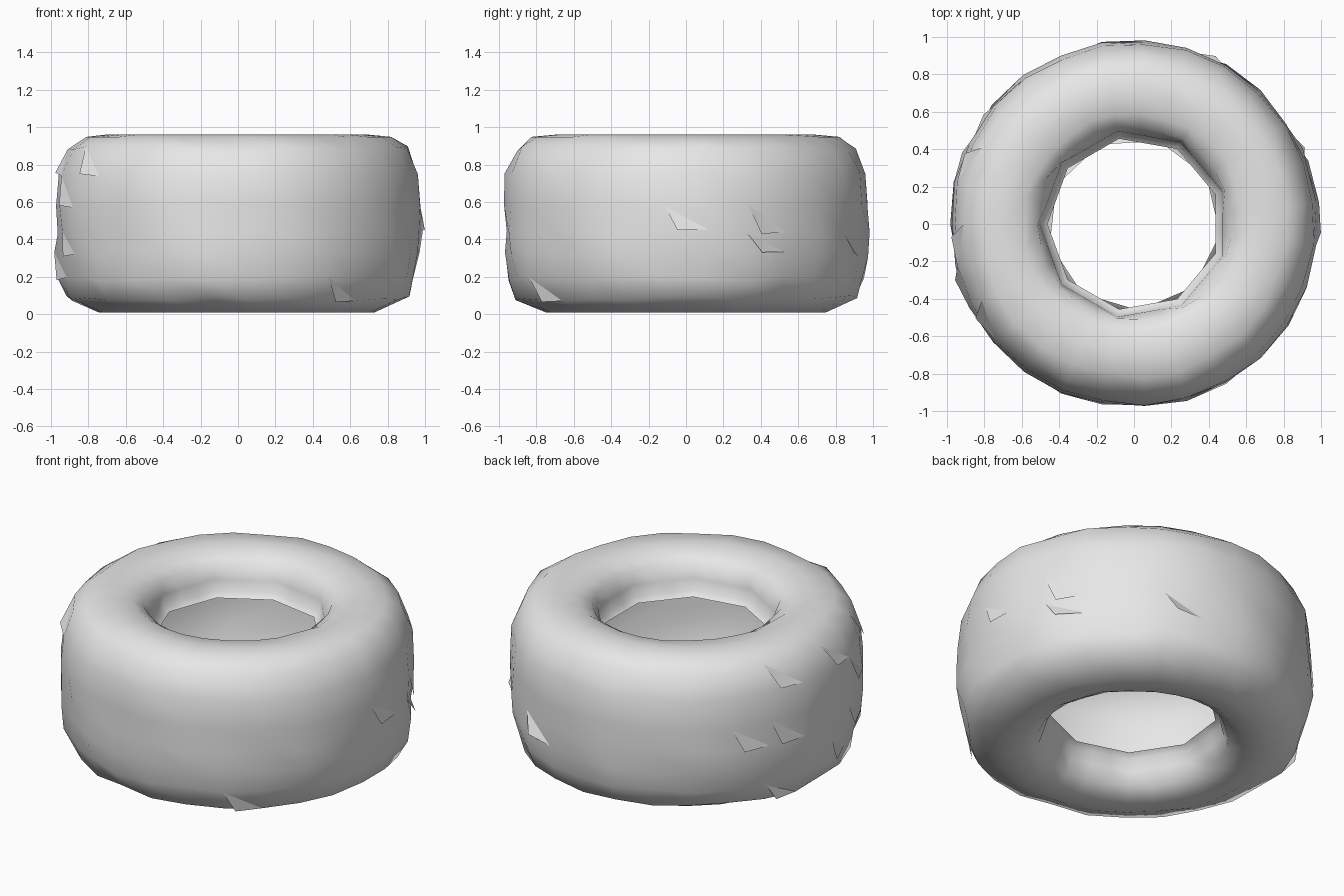
import bpy
import bmesh
import random
from math import cos, sin, pi, radians, hypot

random.seed(7)

if "Cube" in bpy.data.objects:
    bpy.data.objects.remove(bpy.data.objects["Cube"])

rubber = bpy.data.materials.new("light grey rubber")
rubber.use_nodes = True
GREY = (0.8, 0.8, 0.8, 1)
rubber.diffuse_color = GREY
rubber.node_tree.nodes["Principled BSDF"].inputs["Base Color"].default_value = GREY

SIDES = 9
SEGMENTS = SIDES * 3

# Open tyre section (radius, height): upper bead lip, sidewall, tread, lower bead lip
PROFILE = [(.445, .725), (.478, .75), (.485, .82), (.52, .90), (.59, .945),
           (.70, .96), (.82, .948), (.91, .885), (.965, .75), (.98, .58),
           (.99, .44), (.99, .32), (.965, .19), (.915, .085), (.74, .008),
           (.61, .012), (.53, .06), (.49, .14), (.478, .21), (.445, .235)]


def polygon_factor(angle, turn):
    """Radius multiplier that turns a circle into a straight-sided ring."""
    step = 2 * pi / SIDES
    local = (angle - turn) % step - step / 2
    return cos(step / 2) / cos(local) * 1.04


def make_object(name, bm):
    mesh = bpy.data.meshes.new(name)
    bm.to_mesh(mesh)
    bm.free()
    mesh.materials.append(rubber)
    obj = bpy.data.objects.new(name, mesh)
    bpy.context.collection.objects.link(obj)
    for poly in mesh.polygons:
        poly.use_smooth = True
    return obj


# Tyre shell: hollow, open to the hub
bm = bmesh.new()
rings = []
for i in range(SEGMENTS):
    a = pi + 2 * pi * i / SEGMENTS
    ring = []
    for j, (r, z) in enumerate(PROFILE):
        if r < .5:                              # angular bead edges
            turn = pi if z > .5 else pi + radians(40 / 3)
            r *= polygon_factor(a, turn)
        elif r > .9:                            # worn, slanted tread dents
            r += random.uniform(-.008, .008)
            if .1 < z < .5:
                r -= .014 * (1 + sin(9 * a + 8 * z))
            z += random.uniform(-.015, .015)
        else:
            r += random.uniform(-.012, .012)
        ring.append(bm.verts.new((r * cos(a), r * sin(a), z)))
    rings.append(ring)
for i in range(SEGMENTS):
    one, two = rings[i], rings[(i + 1) % SEGMENTS]
    for j in range(len(PROFILE) - 1):
        bm.faces.new((one[j], one[j + 1], two[j + 1], two[j]))
bm.normal_update()

# Loose torn slivers lifted slightly off the tread, mostly on the right side
flaps = bmesh.new()
tread = [f for f in bm.faces
         if hypot(*f.calc_center_median().xy) > .88]
tread.sort(key=lambda f: f.calc_center_median().x)
chosen = random.sample(tread[:len(tread) // 3], 8) + random.sample(tread, 6)
for face in chosen:
    start, corner, end = [v.co.copy() for v in face.verts][:3]
    tip = corner.lerp(end, .3) + face.normal * .025
    tip.z = max(tip.z, 0)
    flaps.faces.new([flaps.verts.new(c) for c in (start, tip, end)])

make_object("tyre_shell", bm)
make_object("torn_tread_slivers", flaps)
